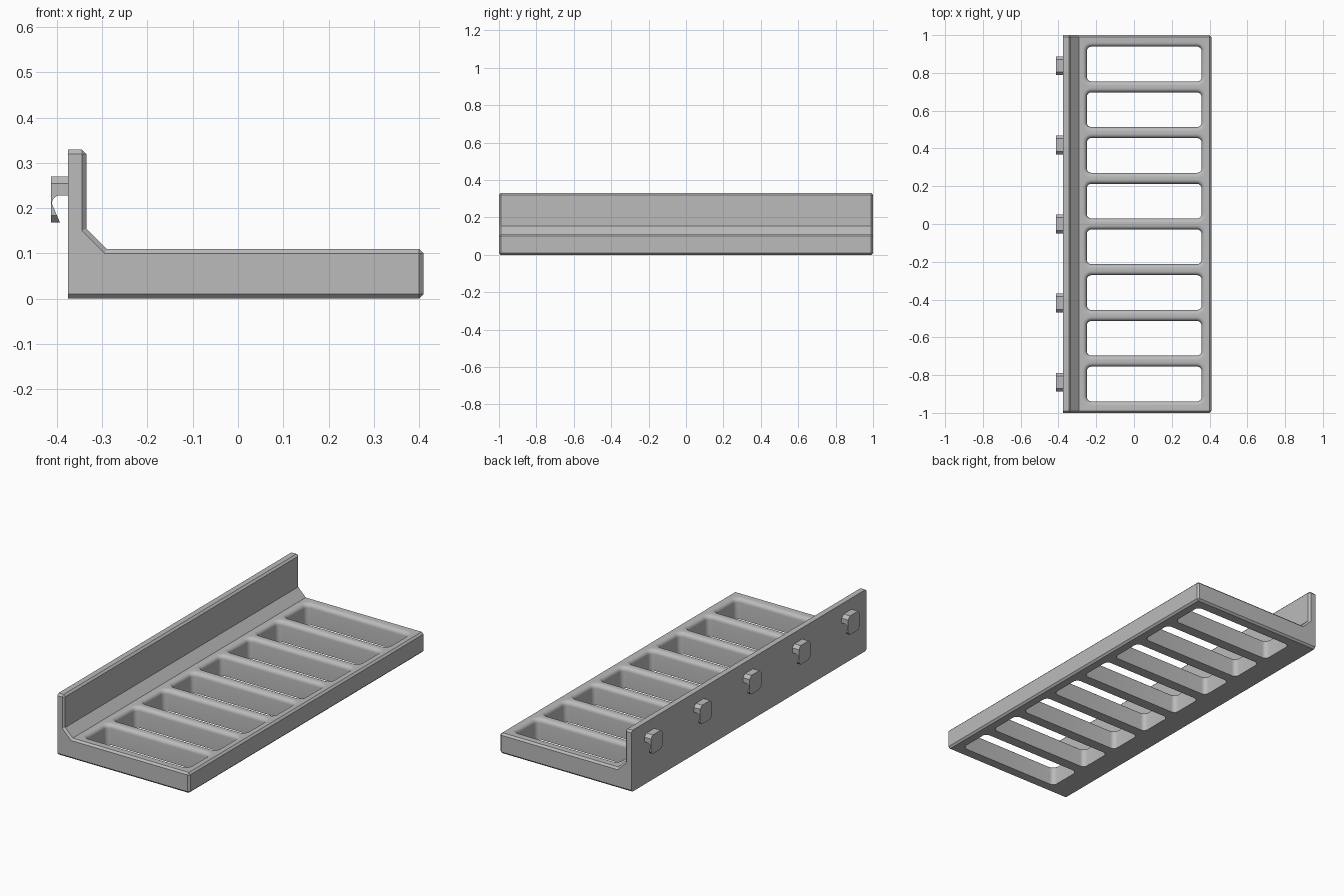
import bpy, bmesh, math

if "Cube" in bpy.data.objects:
    bpy.data.objects.remove(bpy.data.objects["Cube"])

BACK = -0.375          # x of the flat mounting face
CHAMFER = 0.01

grey = bpy.data.materials.new("plain grey")
grey.use_nodes = True
grey.diffuse_color = (0.5, 0.5, 0.5, 1)
grey.node_tree.nodes["Principled BSDF"].inputs["Base Color"].default_value = (0.5, 0.5, 0.5, 1)


def make_object(name, bm):
    bmesh.ops.recalc_face_normals(bm, faces=bm.faces)
    mesh = bpy.data.meshes.new(name)
    bm.to_mesh(mesh)
    bm.free()
    mesh.materials.append(grey)
    obj = bpy.data.objects.new(name, mesh)
    bpy.context.collection.objects.link(obj)
    return obj


def extrude_profile(points, y0, y1):
    """Solid from an (x, z) outline swept along y."""
    bm = bmesh.new()
    face = bm.faces.new([bm.verts.new((x, y0, z)) for x, z in points])
    result = bmesh.ops.extrude_face_region(bm, geom=[face])
    verts = [v for v in result["geom"] if isinstance(v, bmesh.types.BMVert)]
    bmesh.ops.translate(bm, verts=verts, vec=(0, y1 - y0, 0))
    bmesh.ops.recalc_face_normals(bm, faces=bm.faces)
    return bm


def chamfer(bm, edges, width):
    bmesh.ops.bevel(bm, geom=edges, offset=width, segments=1,
                    affect='EDGES', profile=0.5, clamp_overlap=True)


def smooth(obj):
    bpy.ops.object.select_all(action='DESELECT')
    obj.select_set(True)
    bpy.context.view_layer.objects.active = obj
    bpy.ops.object.shade_smooth_by_angle(angle=math.radians(30))


# Shelf body: deck, sloped web and upright, chamfered away from the back face
body = extrude_profile([(BACK, 0), (0.41, 0), (0.41, 0.11), (-0.29, 0.11),
                        (-0.335, 0.155), (-0.335, 0.33), (BACK, 0.33)], -1, 1)
outer = [e for e in body.edges if e.is_convex
         and any(v.co.x > BACK + 0.001 for v in e.verts)]
chamfer(body, outer, CHAMFER)
shelf = make_object("shelf_body", body)


# Slots: rounded rectangles that flare out in a fillet at the deck
def slot_ring(bm, cy, grow, z, half_x=0.304, half_y=0.092, corner=0.025, steps=6):
    ring = []
    for quarter, (sx, sy) in enumerate([(1, 1), (-1, 1), (-1, -1), (1, -1)]):
        for i in range(steps + 1):
            a = math.pi / 2 * (quarter + i / steps)
            ring.append(bm.verts.new((
                0.054 + sx * (half_x - corner) + (corner + grow) * math.cos(a),
                cy + sy * (half_y - corner) + (corner + grow) * math.sin(a), z)))
    return ring


FILLET, DECK, ARC = 0.022, 0.11, 6
slots = bmesh.new()
for n in range(8):
    cy = (n - 3.5) * 0.242
    levels = [(0, -0.02)]
    for i in range(ARC + 1):
        a = math.pi / 2 * i / ARC
        levels.append((FILLET * (1 - math.cos(a)), DECK - FILLET * (1 - math.sin(a))))
    levels.append((FILLET, DECK + 0.01))
    rings = [slot_ring(slots, cy, g, z) for g, z in levels]
    for low, high in zip(rings, rings[1:]):
        for i in range(len(low)):
            j = (i + 1) % len(low)
            slots.faces.new((low[i], low[j], high[j], high[i]))
    slots.faces.new(rings[0])
    slots.faces.new(rings[-1])
cutter = make_object("slot_cutter", slots)
cutter.hide_render = True

cut = shelf.modifiers.new("slots", 'BOOLEAN')
cut.operation, cut.solver, cut.object = 'DIFFERENCE', 'EXACT', cutter
bpy.context.view_layer.objects.active = shelf
bpy.ops.object.modifier_apply(modifier=cut.name)
bpy.data.objects.remove(cutter)
smooth(shelf)

# Hooks: short arm and downward tongue with a rounded inner corner
TOP, TIP, R = 0.27, 0.168, 0.018
inner = [(BACK - R + R * math.cos(a), 0.21 + R * math.sin(a))
         for a in [math.pi / 2 * (1 + i / 6) for i in range(7)]]
outline = [(-0.413, TOP), (BACK, TOP), (BACK, 0.228)] + inner + [(-0.393, TIP), (-0.413, TIP)]
for n in range(5):
    cy = (n - 2) * 0.419
    hook = extrude_profile(outline, cy - 0.05, cy + 0.05)
    corners = [e for e in hook.edges
               if abs(e.verts[0].co.y - e.verts[1].co.y) < 1e-4
               and (all(v.co.z > TOP - 0.001 for v in e.verts)
                    or all(v.co.z < TIP + 0.001 for v in e.verts))]
    chamfer(hook, corners, 0.016)
    smooth(make_object(f"hook_{n + 1}", hook))
